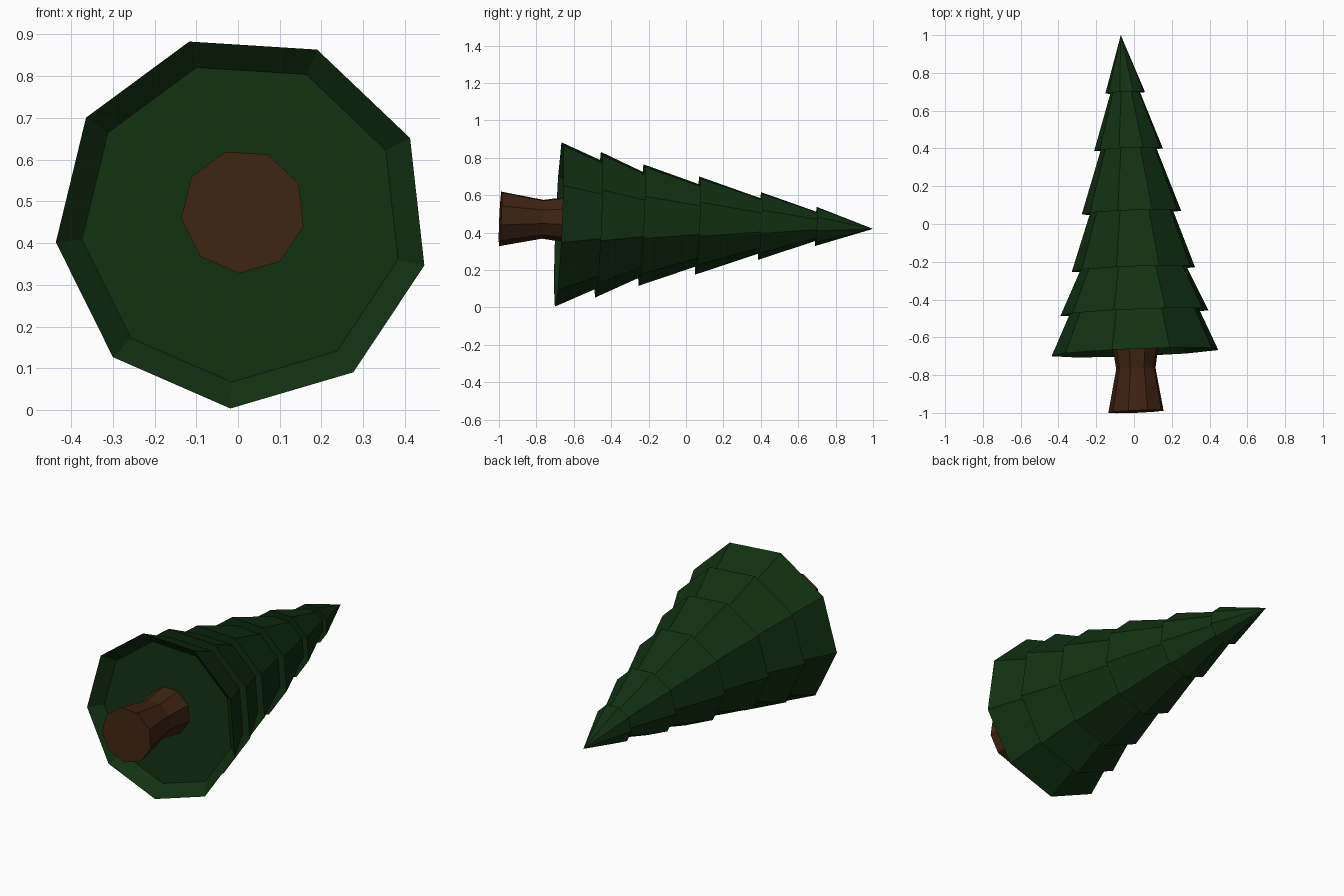
import bpy, bmesh
from math import cos, sin, radians

SIDES = 9
START = radians(266.4)

cube = bpy.data.objects.get("Cube")
if cube:
    bpy.data.objects.remove(cube, do_unlink=True)


def material(name, rgb):
    mat = bpy.data.materials.new(name)
    mat.use_nodes = True
    mat.diffuse_color = (*rgb, 1)
    mat.node_tree.nodes["Principled BSDF"].inputs["Base Color"].default_value = (*rgb, 1)
    return mat


def axis_point(y):
    """Centre of the slightly leaning stem at a given length."""
    t = (y + 1) / 2
    return 0.012 - 0.08 * t * t, 0.45 + 0.025 * (0.25 - t)


def loft(name, rings, mat, tip=None, lift=0.0):
    """Join nine-sided rings (y, radius) lying along the leaning stem."""
    bm = bmesh.new()
    loops = []
    for y, r in rings:
        cx, cz = axis_point(y)
        loop = []
        for i in range(SIDES):
            a = START + i * 2 * 3.14159265 / SIDES
            c, s = cos(a), sin(a)
            loop.append(bm.verts.new((cx + r * c, y + r * (0.04 * c + 0.045 * s), cz + lift + r * s)))
        loops.append(loop)
    for low, high in zip(loops, loops[1:]):
        for i in range(SIDES):
            j = (i + 1) % SIDES
            bm.faces.new((low[i], low[j], high[j], high[i]))
    bm.faces.new(loops[0])
    if tip:
        apex = bm.verts.new(tip)
        for i in range(SIDES):
            bm.faces.new((loops[-1][i], loops[-1][(i + 1) % SIDES], apex))
    else:
        bm.faces.new(loops[-1])
    bmesh.ops.recalc_face_normals(bm, faces=bm.faces)
    mesh = bpy.data.meshes.new(name)
    bm.to_mesh(mesh)
    bm.free()
    mesh.materials.append(mat)
    obj = bpy.data.objects.new(name, mesh)
    bpy.context.collection.objects.link(obj)
    return obj


green = material("dark pine green", (0.0060, 0.0310, 0.0062))
brown = material("bark brown", (0.050, 0.0175, 0.0055))

# Foliage: each tier is an undercut inner ring followed by a wide rim
tiers = [(-0.68, 0.449, 0.385), (-0.468, 0.398, 0.348), (-0.238, 0.332, 0.285),
         (0.062, 0.268, 0.222), (0.395, 0.185, 0.148), (0.695, 0.107, 0.077)]
rings = []
for n, (y, rim, inner) in enumerate(tiers):
    undercut = 0.06 if n == 0 else 0.008
    rings += [(y + undercut, inner), (y, rim)]
loft("foliage", rings, green, tip=(-0.07, 1.0, 0.42))

# Trunk: flared foot, narrow waist, widening into the foliage
loft("trunk", [(-0.993, 0.149), (-0.765, 0.106), (-0.56, 0.135)], brown, lift=0.02)
